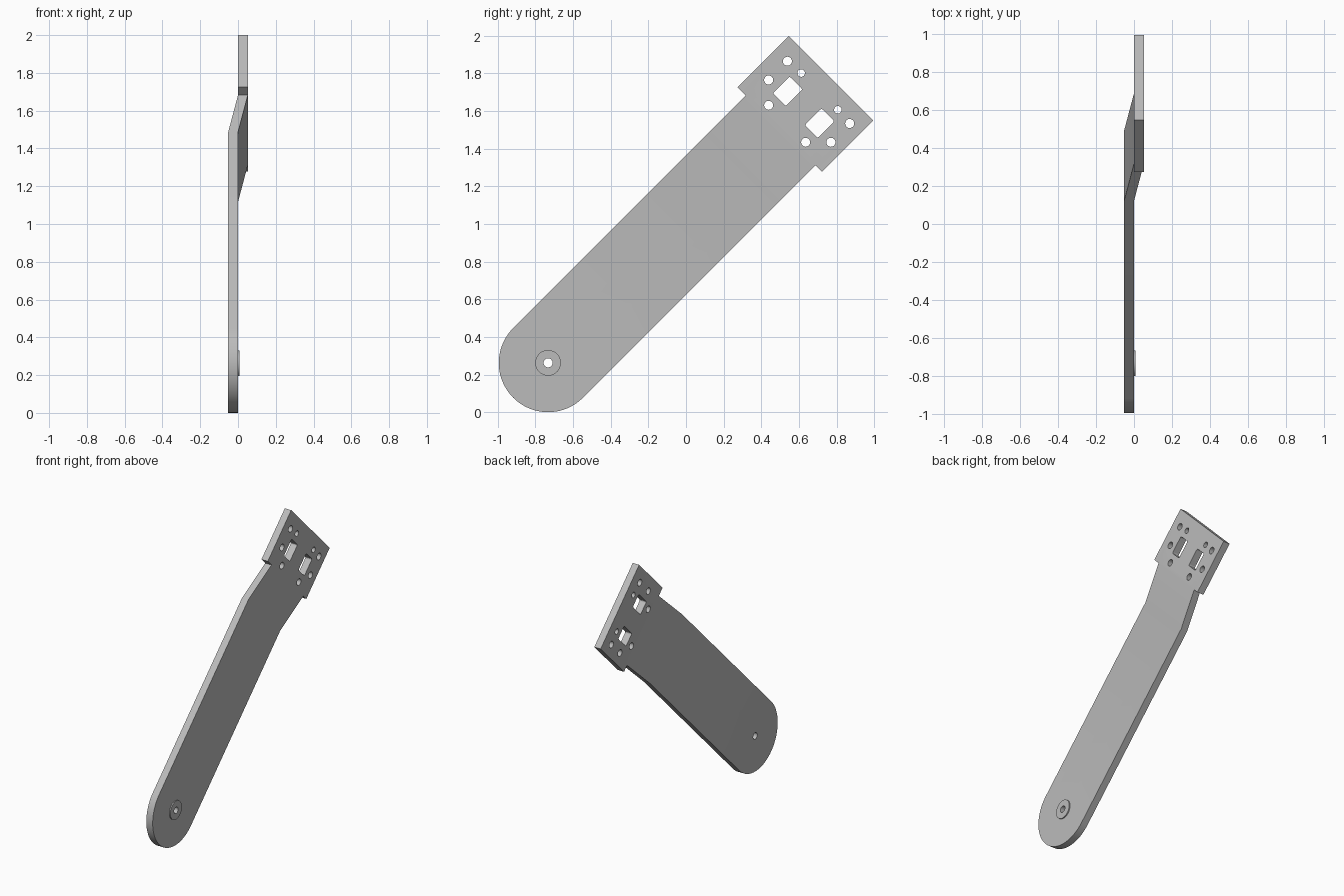
import bpy, bmesh, math
from mathutils import Matrix, Vector

if "Cube" in bpy.data.objects:
    bpy.data.objects.remove(bpy.data.objects["Cube"])

# Local axes: x = thickness, y = along the arm from the pivot, z = across
PLACE = Matrix.Translation((0, -0.733, 0.262)) @ Matrix.Rotation(math.radians(45), 4, 'X')
THICK = 0.052
RADIUS = 0.262
BEND, NECK, TIP = 1.47, 1.747, 2.133
PIN_HOLE = 0.024

grey = bpy.data.materials.new("grey metal")
grey.use_nodes = True
COLOUR = (0.5, 0.5, 0.5, 1)
grey.diffuse_color = COLOUR
grey.node_tree.nodes["Principled BSDF"].inputs["Base Color"].default_value = COLOUR


def make_object(name, bm):
    bmesh.ops.recalc_face_normals(bm, faces=bm.faces[:])
    mesh = bpy.data.meshes.new(name)
    bm.to_mesh(mesh)
    bm.free()
    mesh.materials.append(grey)
    obj = bpy.data.objects.new(name, mesh)
    obj.matrix_world = PLACE
    bpy.context.collection.objects.link(obj)
    return obj


def add_disc(bm, along, across, radius, x0, x1, sides=32):
    place = Matrix.Translation(((x0 + x1) / 2, along, across)) @ Matrix.Rotation(math.pi / 2, 4, 'Y')
    bmesh.ops.create_cone(bm, cap_ends=True, segments=sides, radius1=radius,
                          radius2=radius, depth=x1 - x0, matrix=place)


# Bracket: rounded arm, joggled neck and wider mounting plate in one sheet
bm = bmesh.new()


def point(along, across):
    return bm.verts.new((-THICK if along <= BEND else 0, along, across))


steps = 40
arc = [point(-RADIUS * math.sin(math.pi * i / steps), RADIUS * math.cos(math.pi * i / steps))
       for i in range(steps + 1)]
bend_low, bend_high = point(BEND, -RADIUS), point(BEND, RADIUS)
neck_low, neck_high = point(NECK, -RADIUS), point(NECK, RADIUS)
plate = [point(NECK, -0.311), point(TIP, -0.311), point(TIP, 0.324), point(NECK, 0.324)]
bm.faces.new(arc + [bend_low, bend_high])
bm.faces.new([bend_high, bend_low, neck_low, neck_high])
bm.faces.new([neck_high, neck_low] + plate)
sheet = bmesh.ops.extrude_face_region(bm, geom=bm.faces[:])
bmesh.ops.translate(bm, vec=Vector((THICK, 0, 0)),
                    verts=[v for v in sheet["geom"] if isinstance(v, bmesh.types.BMVert)])
bracket = make_object("bracket_arm", bm)

# Raised boss around the pivot hole
bm = bmesh.new()
add_disc(bm, 0, 0, 0.068, -0.01, 0.008, 48)
boss = make_object("pivot_boss", bm)

# Cutter: pivot hole, screw holes and two windows mirrored across the plate
bm = bmesh.new()
add_disc(bm, 0, 0, PIN_HOLE, -0.2, 0.2)
for side in (-1, 1):
    for along, across, radius in ((2.033, 0.234, 0.024), (2.04, 0.138, 0.02),
                                  (1.892, 0.234, 0.024), (1.797, 0.139, 0.024)):
        add_disc(bm, along, side * across, radius, -0.2, 0.2)
    box = Matrix.Translation((0, 1.921, side * 0.12)) @ Matrix.Diagonal((0.4, 0.127, 0.097, 1))
    cube = bmesh.ops.create_cube(bm, size=1, matrix=box)
    edges = {e for v in cube["verts"] for e in v.link_edges
             if abs(e.verts[0].co.x - e.verts[1].co.x) > 0.1}
    bmesh.ops.bevel(bm, geom=list(edges), offset=0.01, segments=3, affect='EDGES', profile=0.5)
cutter = make_object("hole_cutter", bm)
cutter.hide_render = True

# Cut the holes, then remove the cutter
for obj in (bracket, boss):
    cut = obj.modifiers.new("holes", 'BOOLEAN')
    cut.object = cutter
    cut.solver = 'EXACT'
bpy.context.view_layer.update()
graph = bpy.context.evaluated_depsgraph_get()
for obj in (bracket, boss):
    mesh = bpy.data.meshes.new_from_object(obj.evaluated_get(graph))
    obj.modifiers.clear()
    obj.data = mesh
bpy.data.objects.remove(cutter)

# Smooth the round walls, keep the edges sharp
bpy.ops.object.select_all(action='DESELECT')
for obj in (bracket, boss):
    obj.select_set(True)
bpy.context.view_layer.objects.active = bracket
bpy.ops.object.shade_smooth_by_angle(angle=math.radians(12))
